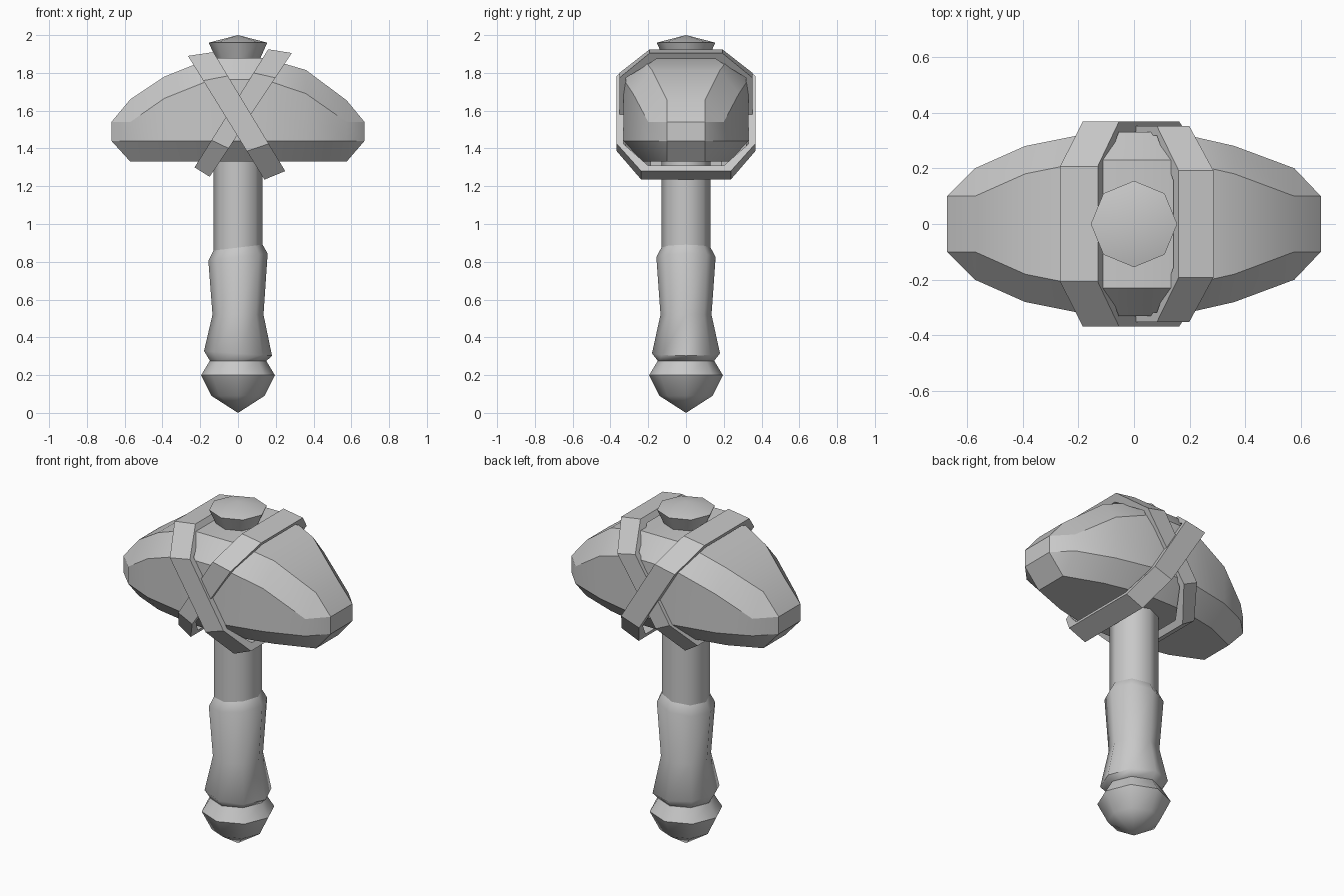
import bpy, bmesh
from math import cos, sin, pi, radians

cube = bpy.data.objects.get("Cube")
if cube:
    bpy.data.objects.remove(cube, do_unlink=True)

grey = bpy.data.materials.new("plain_grey")
grey.use_nodes = True
GREY = (0.58, 0.58, 0.58, 1)
grey.diffuse_color = GREY
grey.node_tree.nodes["Principled BSDF"].inputs["Base Color"].default_value = GREY


def loft(name, rings, angle, cap=True, closed=False):
    """Skin a row of equally long point rings into one object."""
    bm = bmesh.new()
    rows = [[bm.verts.new(p) for p in ring] for ring in rings]
    n = len(rows[0])
    pairs = list(zip(rows, rows[1:]))
    if closed:
        pairs.append((rows[-1], rows[0]))
    for a, b in pairs:
        for i in range(n):
            j = (i + 1) % n
            bm.faces.new((a[i], a[j], b[j], b[i]))
    if cap and not closed:
        bm.faces.new(rows[0])
        bm.faces.new(rows[-1])
    bmesh.ops.remove_doubles(bm, verts=bm.verts, dist=0.0005)
    bmesh.ops.recalc_face_normals(bm, faces=bm.faces)
    mesh = bpy.data.meshes.new(name)
    bm.to_mesh(mesh)
    bm.free()
    mesh.materials.append(grey)
    obj = bpy.data.objects.new(name, mesh)
    bpy.context.collection.objects.link(obj)
    bpy.ops.object.select_all(action='DESELECT')
    obj.select_set(True)
    bpy.context.view_layer.objects.active = obj
    bpy.ops.object.shade_smooth_by_angle(angle=radians(angle))
    return obj


def turned(name, profile, angle=50):
    """Eight-sided turned part; each step is radius, height, sideways tilt."""
    rings = []
    for r, z, tilt in profile:
        spokes = [(r * cos(k * pi / 4), r * sin(k * pi / 4)) for k in range(8)]
        rings.append([(x, y, z + tilt * x) for x, y in spokes])
    return loft(name, rings, angle, cap=False)


# Handle: pommel, waisted grip with slanted rims, straight shaft
turned("pommel", [(0, 0, 0), (0.14, 0.09, 0), (0.195, 0.2, 0),
                  (0.15, 0.275, 0), (0, 0.275, 0)])
turned("grip", [(0, 0.27, 0), (0.145, 0.27, 0), (0.18, 0.315, -0.07),
                (0.135, 0.52, 0), (0.157, 0.825, 0.12),
                (0.13, 0.875, 0.12), (0, 0.875, 0)])
turned("shaft", [(0, 0.8, 0), (0.13, 0.8, 0), (0.13, 1.4, 0), (0, 1.4, 0)])

# Top knob
turned("top_knob", [(0, 1.84, 0), (0.115, 1.87, 0), (0.155, 1.96, 0), (0, 2, 0)])


# Head: chamfered sections along x, narrowing to a small end face
def section(x, half, narrow, bottom, low, shoulder, top):
    side = [(narrow, bottom), (half, low), (half, shoulder), (narrow, top)]
    return ([(x, y, z) for y, z in side]
            + [(x, -y, z) for y, z in reversed(side)])


def body(x, half, shoulder, top):
    return section(x, half, half - 0.1, 1.33, 1.44, shoulder, top)


def tip(x):
    return section(x, 0.1, 0.1, 1.44, 1.44, 1.54, 1.54)


loft("head", [tip(-0.67), body(-0.57, 0.2, 1.54, 1.66),
              body(-0.39, 0.28, 1.665, 1.78), body(-0.14, 0.33, 1.765, 1.88),
              body(0.14, 0.33, 1.765, 1.88), body(0.36, 0.28, 1.69, 1.815),
              body(0.575, 0.2, 1.54, 1.655), tip(0.67)], 30)


# Crossed straps: chamfered loops hung between a top and a bottom edge
def strap(name, edge_a, edge_b, half):
    def loop(edge, inset):
        (x0, z0), (x1, z1) = edge
        w = half - inset
        f = inset * 1.4
        side = [(w - 0.16, f), (w, 0.2), (w, 0.77), (w - 0.13, 1 - f)]
        path = side + [(-y, t) for y, t in reversed(side)]
        return [(x0 + (x1 - x0) * t, y, z0 + (z1 - z0) * t) for y, t in path]

    thick = 0.035
    loft(name, [loop(edge_a, 0), loop(edge_b, 0),
                loop(edge_b, thick), loop(edge_a, thick)], 30, closed=True)


strap("outer_strap", ((-0.265, 1.89), (0.14, 1.235)),
      ((-0.13, 1.91), (0.25, 1.28)), 0.367)
strap("inner_strap", ((0.285, 1.905), (-0.15, 1.25)),
      ((0.16, 1.925), (-0.23, 1.30)), 0.352)
